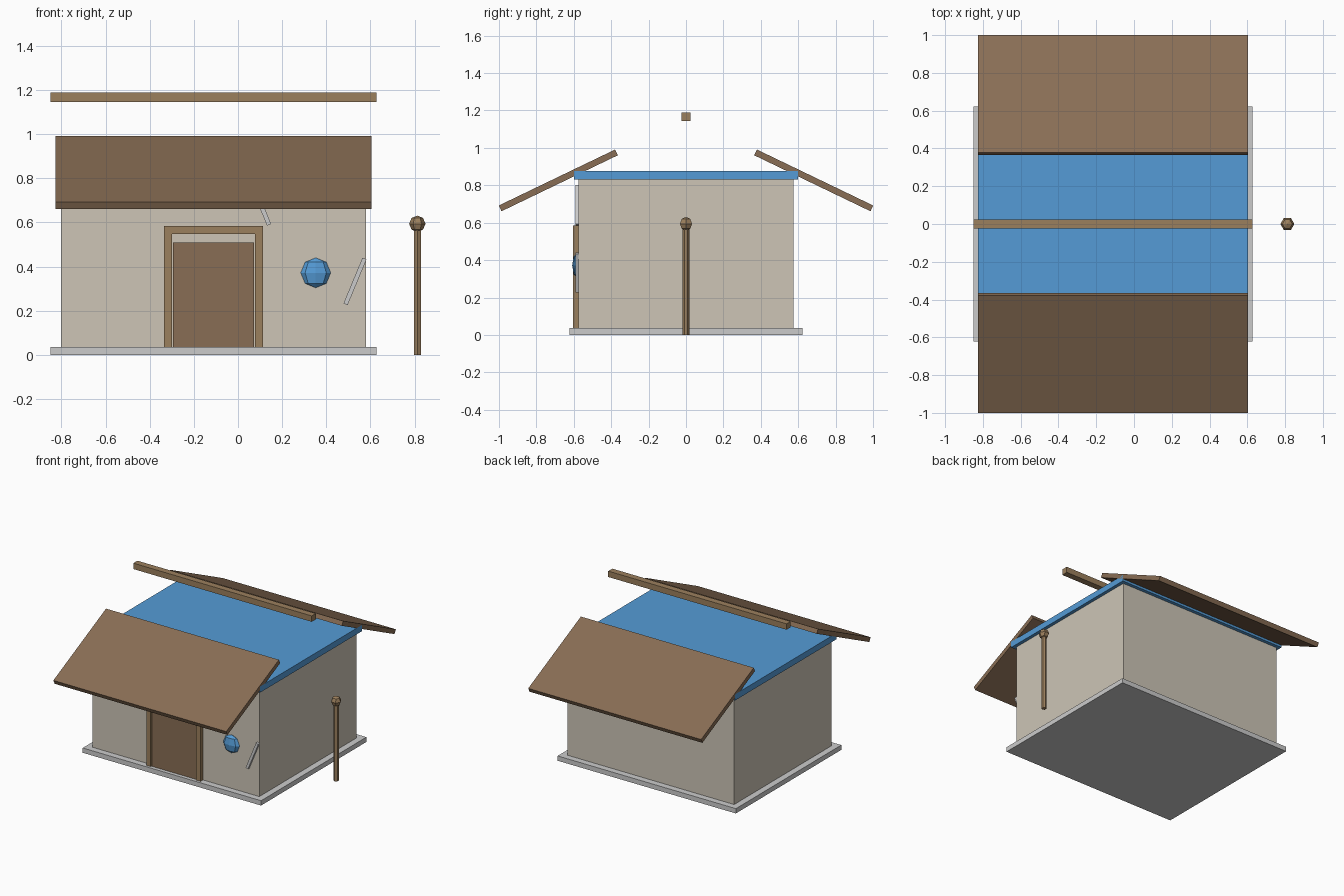
import bpy, math

if "Cube" in bpy.data.objects:
    bpy.data.objects.remove(bpy.data.objects["Cube"])


def material(name, rgb):
    m = bpy.data.materials.new(name)
    m.diffuse_color = (*rgb, 1)
    m.use_nodes = True
    m.node_tree.nodes["Principled BSDF"].inputs["Base Color"].default_value = m.diffuse_color
    return m


PLASTER = material("plaster", (0.61, 0.56, 0.47))
DARK_WOOD = material("dark_wood", (0.25, 0.155, 0.09))
LIGHT_WOOD = material("light_wood", (0.33, 0.215, 0.11))
BLUE = material("blue", (0.09, 0.33, 0.67))


def finish(name, scale, mat):
    ob = bpy.context.object
    ob.name = name
    ob.scale = scale
    bpy.ops.object.transform_apply(location=False, rotation=False, scale=True)
    if mat:
        ob.data.materials.append(mat)
    return ob


def box(name, center, size, mat=None, rot=(0, 0, 0)):
    bpy.ops.mesh.primitive_cube_add(size=1, location=center)
    ob = finish(name, size, mat)
    ob.rotation_euler = rot
    return ob


def ball(name, center, radius, segments, mat, scale=(1, 1, 1), turn=0):
    bpy.ops.mesh.primitive_uv_sphere_add(segments=segments, ring_count=4,
                                         radius=radius, location=center)
    ob = finish(name, scale, mat)
    ob.rotation_euler.z = turn
    return ob


CX = -0.111    # centre line of the house

# Body
box("foundation", (CX, 0, 0.018), (1.475, 1.245, 0.036))
box("walls", (CX, 0, 0.417), (1.38, 1.15, 0.83), PLASTER)
box("ceiling_slab", (CX, 0, 0.853), (1.43, 1.2, 0.046), BLUE)

# Roof panels, mirrored front to back, and ridge beam
for side, label in ((-1, "front"), (1, "back")):
    box(f"roof_panel_{label}", (CX, side * 0.683, 0.826), (1.43, 0.69, 0.034),
        DARK_WOOD, (-side * math.radians(25.7), 0, 0))
box("ridge_beam", (CX, 0, 1.167), (1.475, 0.048, 0.044), LIGHT_WOOD)

# Door and frame
box("door", (CX, -0.58, 0.256), (0.368, 0.03, 0.508), DARK_WOOD)
for side, label in ((-1, "left"), (1, "right")):
    box(f"door_post_{label}", (CX + side * 0.206, -0.585, 0.293),
        (0.036, 0.038, 0.582), LIGHT_WOOD)
box("door_lintel", (CX, -0.585, 0.566), (0.448, 0.038, 0.038), LIGHT_WOOD)

# Flattened round window
ball("window", (0.352, -0.58, 0.372), 0.068, 8, BLUE, (1, 0.42, 1))

# Slanted wall bars
for label, x, z, tilt in (("upper", 0.098, 0.693, -22.5), ("lower", 0.53, 0.333, 22.5)):
    box(f"wall_bar_{label}", (x, -0.582, z), (0.02, 0.02, 0.224), None,
        (0, math.radians(tilt), 0))

# Free-standing six-sided post with knob
bpy.ops.mesh.primitive_cylinder_add(vertices=6, radius=0.018, depth=0.57,
                                    location=(0.812, 0, 0.285))
finish("post", (1, 1, 1), LIGHT_WOOD)
ball("post_knob", (0.812, 0, 0.594), 0.037, 6, LIGHT_WOOD, turn=math.radians(30))
